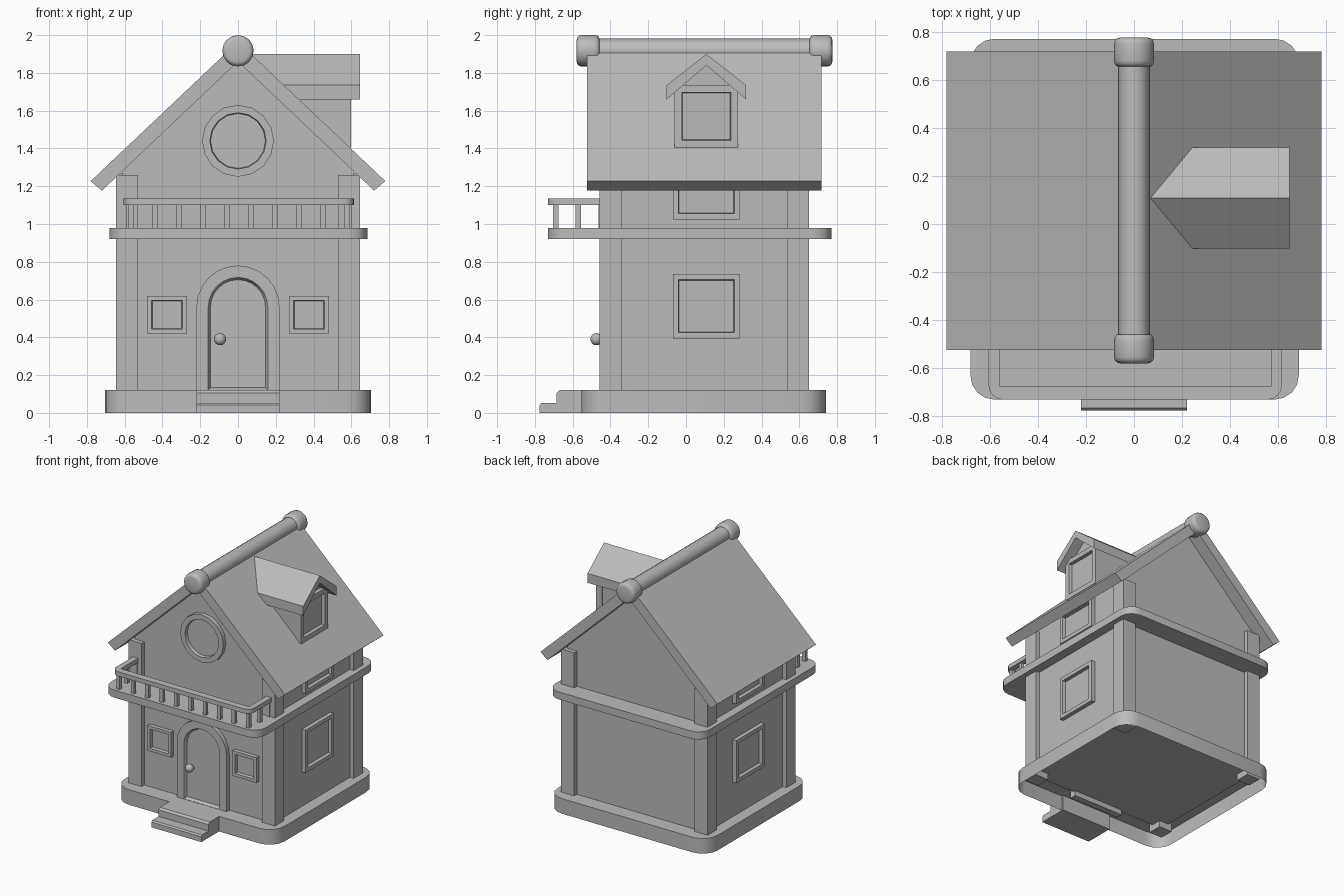
import bpy, bmesh
from math import sin, cos, pi, radians
from mathutils import Matrix

cube = bpy.data.objects.get("Cube")
if cube:
    bpy.data.objects.remove(cube, do_unlink=True)

grey = bpy.data.materials.new("plain_grey")
grey.use_nodes = True
GREY = (0.5, 0.5, 0.5, 1)
grey.diffuse_color = GREY
grey.node_tree.nodes["Principled BSDF"].inputs["Base Color"].default_value = GREY


def basis(u, v, w):
    return Matrix((u, v, w)).transposed().to_4x4()


# Drawing planes: 2D profile axes plus the outward extrusion axis
UP = Matrix.Identity(4)
FRONT = basis((1, 0, 0), (0, 0, 1), (0, -1, 0))
PLUS_X = basis((0, 1, 0), (0, 0, 1), (1, 0, 0))
MINUS_X = basis((0, -1, 0), (0, 0, 1), (-1, 0, 0))


def finish(name, bm):
    me = bpy.data.meshes.new(name)
    bm.to_mesh(me)
    bm.free()
    me.materials.append(grey)
    me.shade_smooth()
    me.set_sharp_from_angle(angle=radians(31))
    ob = bpy.data.objects.new(name, me)
    bpy.context.collection.objects.link(ob)
    return ob


def prism(name, pts, plane, w0, w1, bevel=0, segments=2, open_base=False, insets=()):
    """Extrude a 2D outline from w0 to w1; optionally bevel its rims or inset its end face."""
    bm = bmesh.new()
    low = [bm.verts.new((u, v, w0)) for u, v in pts]
    high = [bm.verts.new((u, v, w1)) for u, v in pts]
    base = bm.faces.new(low[::-1])
    cap = bm.faces.new(high)
    for i in range(len(pts)):
        j = (i + 1) % len(pts)
        bm.faces.new((low[i], low[j], high[j], high[i]))
    bmesh.ops.recalc_face_normals(bm, faces=bm.faces[:])
    for thickness, depth in insets:
        bm.normal_update()
        bmesh.ops.inset_individual(bm, faces=[cap], thickness=thickness, depth=depth,
                                   use_even_offset=True)
    if bevel:
        rims = set(base.edges) | set(cap.edges)
        bmesh.ops.bevel(bm, geom=list(rims), offset=bevel, segments=segments,
                        profile=0.5, affect='EDGES')
    if open_base:
        bmesh.ops.delete(bm, geom=[base], context='FACES')
    bm.transform(plane)
    return finish(name, bm)


def arc(cx, cy, r, a0, a1, n):
    return [(cx + r * cos(radians(a0 + (a1 - a0) * i / n)),
             cy + r * sin(radians(a0 + (a1 - a0) * i / n))) for i in range(n + 1)]


def circle(cx, cy, r, n):
    return arc(cx, cy, r, 90, 450, n)[:-1]


def rect(u0, u1, v0, v1):
    return [(u0, v0), (u1, v0), (u1, v1), (u0, v1)]


def round_rect(u0, u1, v0, v1, r, n=4):
    return (arc(u0 + r, v0 + r, r, 180, 270, n) + arc(u1 - r, v0 + r, r, 270, 360, n)
            + arc(u1 - r, v1 - r, r, 0, 90, n) + arc(u0 + r, v1 - r, r, 90, 180, n))


def box(name, x0, x1, y0, y1, z0, z1):
    return prism(name, rect(x0, x1, y0, y1), UP, z0, z1)


def window(name, pts, plane, wall, border=0.025):
    return prism(name, pts, plane, wall - 0.02, wall + 0.033,
                 insets=((border, 0), (0.004, -0.025), (0.012, 0)))


# Hollow plinth and the steps
prism("plinth", round_rect(-0.705, 0.705, -0.553, 0.74, 0.13), UP, 0, 0.12, open_base=True)
prism("front_steps", [(-0.775, 0), (-0.775, 0.042), (-0.765, 0.053), (-0.685, 0.053),
                      (-0.685, 0.105), (-0.67, 0.12), (-0.54, 0.12), (-0.54, 0)],
      PLUS_X, -0.22, 0.22)

# Walls with gables, and corner posts
WX, WF, WB = 0.612, 0.423, 0.617
prism("walls", [(-WX, 0.1), (WX, 0.1), (WX, 1.3), (0, 1.88), (-WX, 1.3)], FRONT, -WB, WF)
for side, x0 in (("right", -0.645), ("left", 0.53)):
    for end, y0 in (("front", -0.457), ("back", 0.535)):
        box(f"post_{end}_{side}", x0, x0 + 0.115, y0, y0 + 0.115, 0.05, 1.26)

# Floor band that carries the balcony
prism("balcony_floor", round_rect(-0.68, 0.685, -0.73, 0.77, 0.1), UP, 0.92, 0.98)

# Balcony handrail and balusters
outer = ([(-0.605, -0.42)] + arc(-0.545, -0.67, 0.06, 180, 270, 4)
         + arc(0.555, -0.67, 0.06, 270, 360, 4) + [(0.615, -0.42)])
inner = [(0.57, -0.42), (0.57, -0.675), (-0.56, -0.675), (-0.56, -0.42)]
prism("handrail", outer + inner, UP, 1.1, 1.135)
spots = [(-0.565 + 0.127 * i, -0.69) for i in range(10)]
spots += [(x, y) for x in (-0.58, 0.59) for y in (-0.57, -0.45)]
for i, (x, y) in enumerate(spots):
    box(f"baluster_{i + 1}", x - 0.014, x + 0.014, y - 0.014, y + 0.014, 0.97, 1.11)

# Main roof with ridge roll and end caps
prism("roof", [(-0.78, 1.227), (-0.72, 1.177), (0, 1.86), (0.72, 1.177),
               (0.78, 1.227), (0, 1.965)], FRONT, -0.718, 0.523)
prism("ridge_roll", circle(0, 1.917, 0.064, 16), FRONT, -0.7, 0.5)
for end, w in (("front", 0.457), ("back", -0.775)):
    prism(f"ridge_cap_{end}", circle(0, 1.917, 0.083, 16), FRONT, w, w + 0.122,
          bevel=0.025, segments=3)

# Dormer
C = 0.108
prism("dormer_walls", [(C - 0.165, 1.3), (C + 0.165, 1.3), (C + 0.165, 1.71),
                       (C, 1.85), (C - 0.165, 1.71)], PLUS_X, 0.2, 0.565)
prism("dormer_roof", [(C - 0.21, 1.735), (C - 0.21, 1.66), (C, 1.84), (C + 0.21, 1.66),
                      (C + 0.21, 1.735), (C, 1.9)], PLUS_X, 0.05, 0.646)
window("dormer_window", rect(C - 0.168, C + 0.168, 1.405, 1.735), PLUS_X, 0.565, 0.038)

# Side windows, two storeys on both sides
for side, plane, s in (("left", PLUS_X, 1), ("right", MINUS_X, -1)):
    u = s * C
    window(f"lower_window_{side}", rect(u - 0.178, u + 0.178, 0.395, 0.735), plane, WX, 0.03)
    window(f"upper_window_{side}", rect(u - 0.178, u + 0.178, 1.025, 1.27), plane, WX, 0.03)

# Front windows and the round gable window
for side, x in (("right", -0.376), ("left", 0.376)):
    window(f"front_window_{side}", rect(x - 0.105, x + 0.105, 0.42, 0.62), FRONT, WF, 0.024)
window("round_window", circle(0, 1.44, 0.19, 16), FRONT, WF, 0.04)

# Arched door in its frame, and the knob
arch = [(-0.22, 0.06), (0.22, 0.06)] + arc(0, 0.56, 0.22, 0, 180, 12)
prism("arched_door", arch, FRONT, WF - 0.02, WF + 0.033,
      insets=((0.012, 0), (0.05, 0), (0.012, -0.025)))
bm = bmesh.new()
bmesh.ops.create_uvsphere(bm, u_segments=16, v_segments=10, radius=0.032)
bm.transform(Matrix.Translation((-0.095, -0.474, 0.39)))
finish("door_knob", bm)
